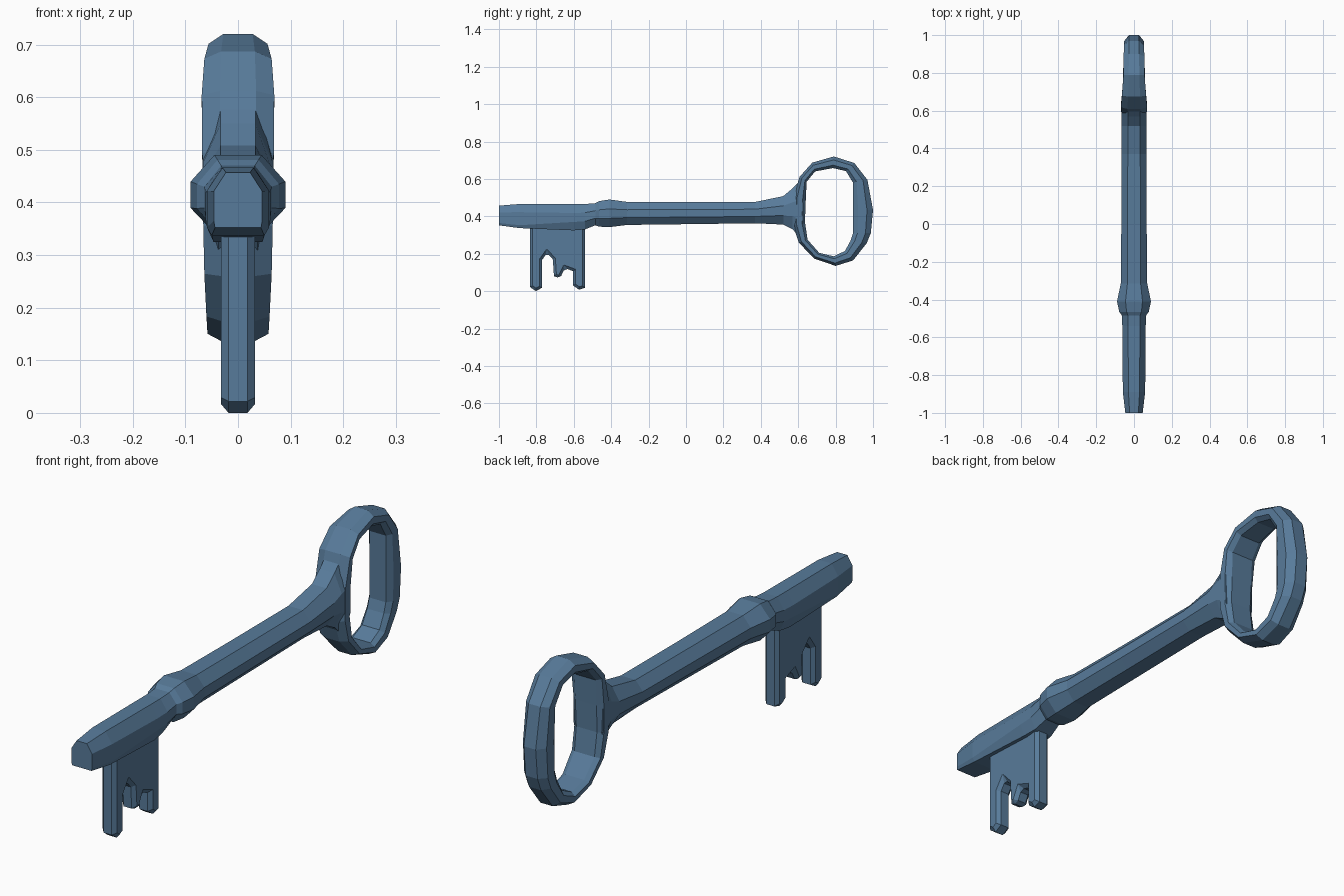
import bpy, bmesh

steel = bpy.data.materials.new("blue_steel")
steel.diffuse_color = (.097, .198, .325, 1)


def finish(bm, name):
    bmesh.ops.recalc_face_normals(bm, faces=bm.faces)
    mesh = bpy.data.meshes.new(name)
    bm.to_mesh(mesh)
    bm.free()
    mesh.materials.append(steel)
    obj = bpy.data.objects.new(name, mesh)
    bpy.context.collection.objects.link(obj)
    return obj


def loft(name, sections, closed=False):
    """Skin a list of equal-sized point loops; cap the ends unless closed."""
    bm = bmesh.new()
    rings = [[bm.verts.new(p) for p in s] for s in sections]
    n = len(rings[0])
    pairs = list(zip(rings, rings[1:]))
    if closed:
        pairs.append((rings[-1], rings[0]))
    for a, b in pairs:
        for i in range(n):
            j = (i + 1) % n
            bm.faces.new((a[i], a[j], b[j], b[i]))
    if not closed:
        bm.faces.new(rings[0])
        bm.faces.new(rings[-1])
    return finish(bm, name)


def mirrored(half):
    return half + [(-x, y, z) for x, y, z in reversed(half)]


# Shaft: tip, shank, collar and stem flaring into the bow
def shaft_section(y, lo, hi, w, base):
    h = hi - lo
    side = 0.12 if base > 0.8 else 0.32
    return mirrored([(w * base, y, lo), (w, y, lo + h * side),
                     (w, y, lo + h * 0.66), (w * 0.5, y, hi)])


shaft = [  # y, bottom, top, half width, base width ratio
    (-1.00, .352, .457, .046, .95),
    (-0.89, .337, .466, .059, .85),
    (-0.60, .325, .466, .062, .75),
    (-0.54, .330, .466, .062, .65),
    (-0.485, .352, .470, .064, .50),
    (-0.465, .345, .481, .078, .50),
    (-0.41, .342, .490, .090, .50),
    (-0.315, .354, .477, .070, .50),
    (0.00, .358, .476, .067, .50),
    (0.37, .363, .477, .066, .50),
    (0.52, .356, .508, .066, .50),
    (0.57, .330, .550, .066, .55),
    (0.625, .270, .605, .066, .60),
]
loft("shaft", [shaft_section(*s) for s in shaft])

# Bow: faceted oval ring, each station pairs an outer and an inner point
bow = [  # outer y, z, inner y, z, half width
    (.79, .720, .785, .658, .056),
    (.90, .685, .855, .642, .055),
    (.970, .595, .893, .580, .053),
    (1.0, .433, .893, .433, .053),
    (.988, .310, .893, .310, .053),
    (.966, .256, .880, .270, .053),
    (.893, .164, .850, .215, .055),
    (.80, .135, .790, .186, .058),
    (.685, .174, .712, .205, .060),
    (.603, .260, .650, .275, .064),
    (.572, .350, .636, .370, .066),
    (.572, .500, .640, .480, .068),
    (.608, .612, .645, .585, .069),
    (.675, .687, .690, .640, .064),
]


def bow_section(oy, oz, iy, iz, w):
    def at(t, x):
        return (x, oy + (iy - oy) * t, oz + (iz - oz) * t)
    return mirrored([at(0, w * 0.5), at(0.3, w), at(0.75, w), at(1, w * 0.7)])


loft("bow", [bow_section(*s) for s in bow], closed=True)

# Bit: toothed plate hanging under the shank
profile = [(-.834, .36), (-.834, .022), (-.803, .0), (-.770, .018),
           (-.770, .166), (-.743, .204), (-.712, .170), (-.706, .080),
           (-.674, .068), (-.647, .123), (-.604, .107), (-.604, .030),
           (-.572, .008), (-.540, .018), (-.540, .36)]
bit = loft("bit", [[(x, y, z) for y, z in profile] for x in (-.032, .032)])
bevel = bit.modifiers.new("edge_chamfer", 'BEVEL')
bevel.width = 0.014
bevel.segments = 1
bevel.limit_method = 'ANGLE'
bevel.angle_limit = 1.3
